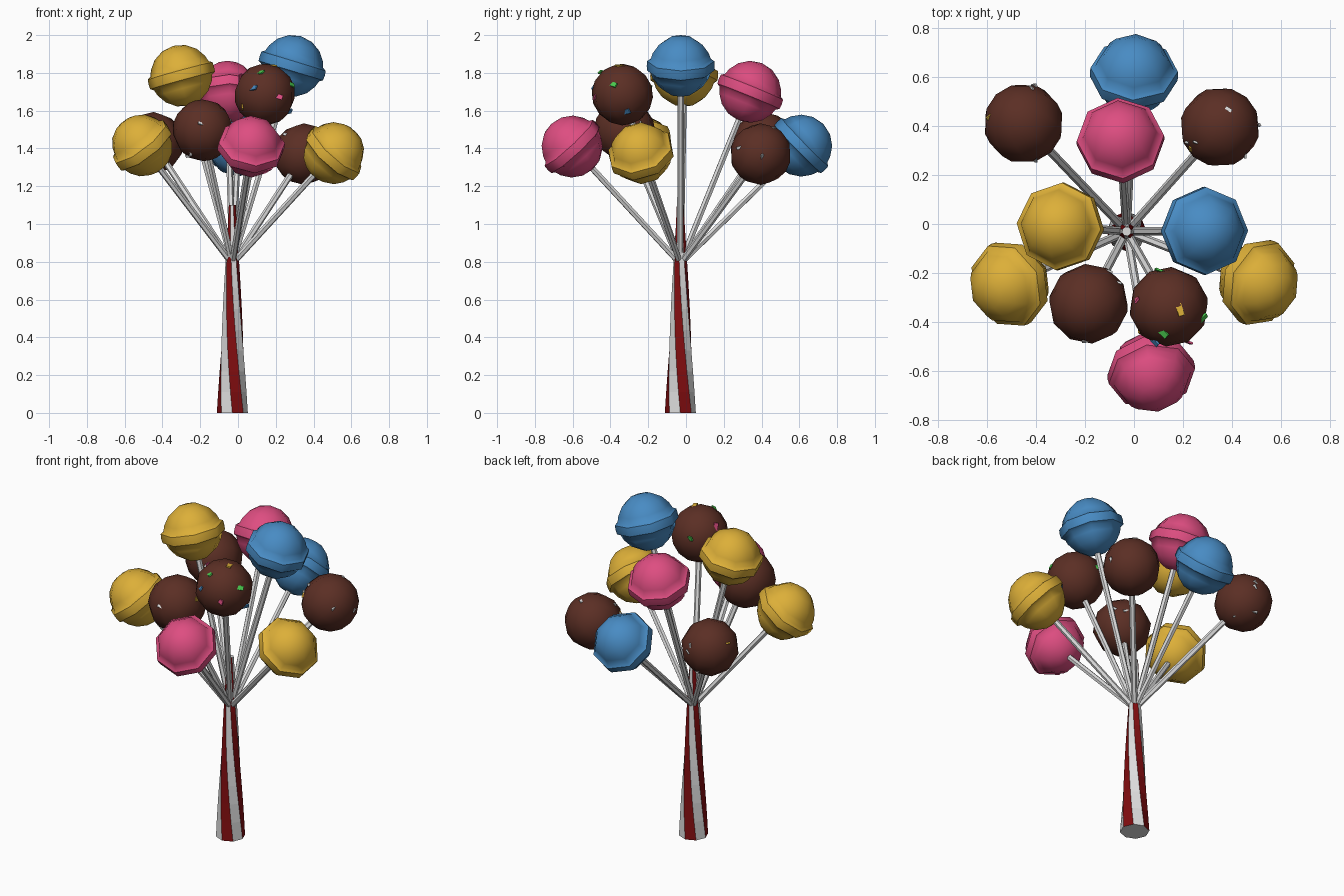
import bpy, bmesh, math, random
from mathutils import Vector, Matrix
from mathutils.bvhtree import BVHTree

if "Cube" in bpy.data.objects:
    bpy.data.objects.remove(bpy.data.objects["Cube"])

random.seed(4)


def material(name, rgb):
    m = bpy.data.materials.new(name)
    m.diffuse_color = (*rgb, 1)
    m.use_nodes = True
    m.node_tree.nodes["Principled BSDF"].inputs["Base Color"].default_value = m.diffuse_color
    return m


MATS = {
    'yellow': material('yellow candy', (0.72, 0.43, 0.04)),
    'pink': material('pink candy', (0.73, 0.075, 0.22)),
    'blue': material('blue candy', (0.065, 0.26, 0.55)),
    'brown': material('chocolate', (0.105, 0.028, 0.018)),
    'red': material('dark red', (0.22, 0.004, 0.005)),
    'white': material('white', (0.72, 0.72, 0.72)),
    'green': material('green', (0.07, 0.62, 0.08)),
}


def finish(bm, name, mats, smooth=None):
    bmesh.ops.recalc_face_normals(bm, faces=bm.faces)
    me = bpy.data.meshes.new(name)
    bm.to_mesh(me)
    bm.free()
    for m in mats:
        me.materials.append(MATS[m])
    ob = bpy.data.objects.new(name, me)
    bpy.context.collection.objects.link(ob)
    if smooth:
        bpy.ops.object.select_all(action='DESELECT')
        ob.select_set(True)
        bpy.context.view_layer.objects.active = ob
        bpy.ops.object.shade_smooth_by_angle(angle=math.radians(smooth))
    return ob


def lathe(bm, profile, n, twist=0.0):
    """Rings of n points from (radius, z) pairs; returns side faces by column."""
    rings = []
    for i, (r, z) in enumerate(profile):
        a0 = twist * i / (len(profile) - 1)
        if r == 0:
            rings.append([bm.verts.new((0, 0, z))] * n)
        else:
            rings.append([bm.verts.new((r * math.cos(a0 + k * math.tau / n),
                                        r * math.sin(a0 + k * math.tau / n), z)) for k in range(n)])
    for a, b in zip(rings, rings[1:]):
        for k in range(n):
            quad = [a[k], a[(k + 1) % n], b[(k + 1) % n], b[k]]
            f = bm.faces.new(list(dict.fromkeys(quad)))
            f.material_index = k % 2
    for ring in (rings[0], rings[-1]):
        if len(set(ring)) == n:
            bm.faces.new(ring)


# Trunk: twisted, tapered octagon with alternating stripes
AXIS = Vector((-0.03, -0.03, 0))
bm = bmesh.new()
lathe(bm, [(0.082 - 0.057 * z, z) for z in [1.1 * i / 10 for i in range(11)]], 8, math.radians(-75))
for f in bm.faces:
    if len(f.verts) == 4:
        f.material_index = 1 - f.material_index
bmesh.ops.translate(bm, verts=bm.verts, vec=AXIS)
finish(bm, 'striped_trunk', ['white', 'red'])

# Candy profile: sphere with a raised band round the middle
R = 0.164
cap = [(R * math.cos(math.radians(a)), R * math.sin(math.radians(a))) for a in (67, 45, 25, 13)]
half = [(0, R)] + cap + [(0.178, 0.026), (0.18, 0.0)]
CANDY = half + [(r, -z) for r, z in reversed(half[:-1])]


def sprinkle(bm, tree, center, direction, size, mat):
    """Thin plate lying on the chocolate surface."""
    d = Vector(direction).normalized()
    hit, normal, _, _ = tree.ray_cast(center + d, -d)
    if hit is None:
        return
    rot = normal.to_track_quat('Z', 'Y').to_matrix().to_4x4()
    spin = Matrix.Rotation(random.choice((0.2, 1.3, -0.3)), 4, 'Z')
    mtx = Matrix.Translation(hit) @ rot @ spin @ Matrix.Diagonal((size, size * 0.5, 0.008, 1))
    made = bmesh.ops.create_cube(bm, size=1, matrix=mtx)
    for f in {f for v in made['verts'] for f in v.link_faces}:
        f.material_index = mat


SPRINKLES = ['white', 'green', 'blue', 'pink', 'yellow']
# Large sprinkles of the decorated ball: (direction, colour index)
LARGE = [((-.16, -.66, .74), 1), ((-.39, -.89, .22), 2), ((.45, -.89, -.06), 3),
         ((-.74, -.53, -.42), 4), ((-.82, .2, .53), 3), ((.28, -.08, .95), 4),
         ((.88, -.32, .35), 1), ((.8, .13, -.58), 2), ((-.2, .9, .2), 1)]

# Balls: colour, centre, decorated flag
BALLS = [
    ('blue', (0.0, 0.61, 1.415), 0), ('pink', (-0.055, 0.34, 1.70), 0),
    ('brown', (-0.45, 0.41, 1.43), 0), ('brown', (0.35, 0.395, 1.37), 0),
    ('yellow', (-0.30, -0.01, 1.785), 0), ('yellow', (-0.507, -0.245, 1.416), 0),
    ('brown', (-0.185, -0.325, 1.496), 0), ('brown', (0.142, -0.337, 1.685), 1),
    ('pink', (0.07, -0.603, 1.41), 0), ('blue', (0.287, -0.028, 1.837), 0),
    ('yellow', (0.507, -0.238, 1.375), 0),
]

for i, (colour, c, decorated) in enumerate(BALLS, 1):
    c = Vector(c)
    start = AXIS + Vector((0, 0, 0.79))
    d = c - start
    rot = d.to_track_quat('Z', 'Y').to_matrix().to_4x4()
    # Stick from trunk to ball
    bm = bmesh.new()
    lathe(bm, [(0.017, 0), (0.017, d.length - 0.05)], 6)
    for f in bm.faces:
        f.material_index = 0
    bm.transform(Matrix.Translation(start) @ rot)
    finish(bm, f'stick_{i}', ['white'], 30)
    # Ball facing along its stick
    bm = bmesh.new()
    if colour == 'brown':
        bmesh.ops.create_uvsphere(bm, u_segments=10, v_segments=8, radius=0.163)
    else:
        lathe(bm, CANDY, 8)
    for f in bm.faces:
        f.material_index = 0
    bm.transform(Matrix.Translation(c) @ rot)
    finish_name = 'chocolate_ball' if colour == 'brown' else 'banded_candy'
    tree = BVHTree.FromBMesh(bm)
    finish(bm, f'{finish_name}_{i}', [colour], 50)
    # Sprinkles on the chocolate balls
    if colour == 'brown':
        bm = bmesh.new()
        if decorated:
            for direction, k in LARGE:
                sprinkle(bm, tree, c, direction, 0.05, k)
        else:
            for k in range(6):
                v = [random.gauss(0, 1) for _ in range(3)]
                sprinkle(bm, tree, c, v, 0.028, 4 if k == 5 else 0)
        finish(bm, f'sprinkles_{i}', SPRINKLES)
